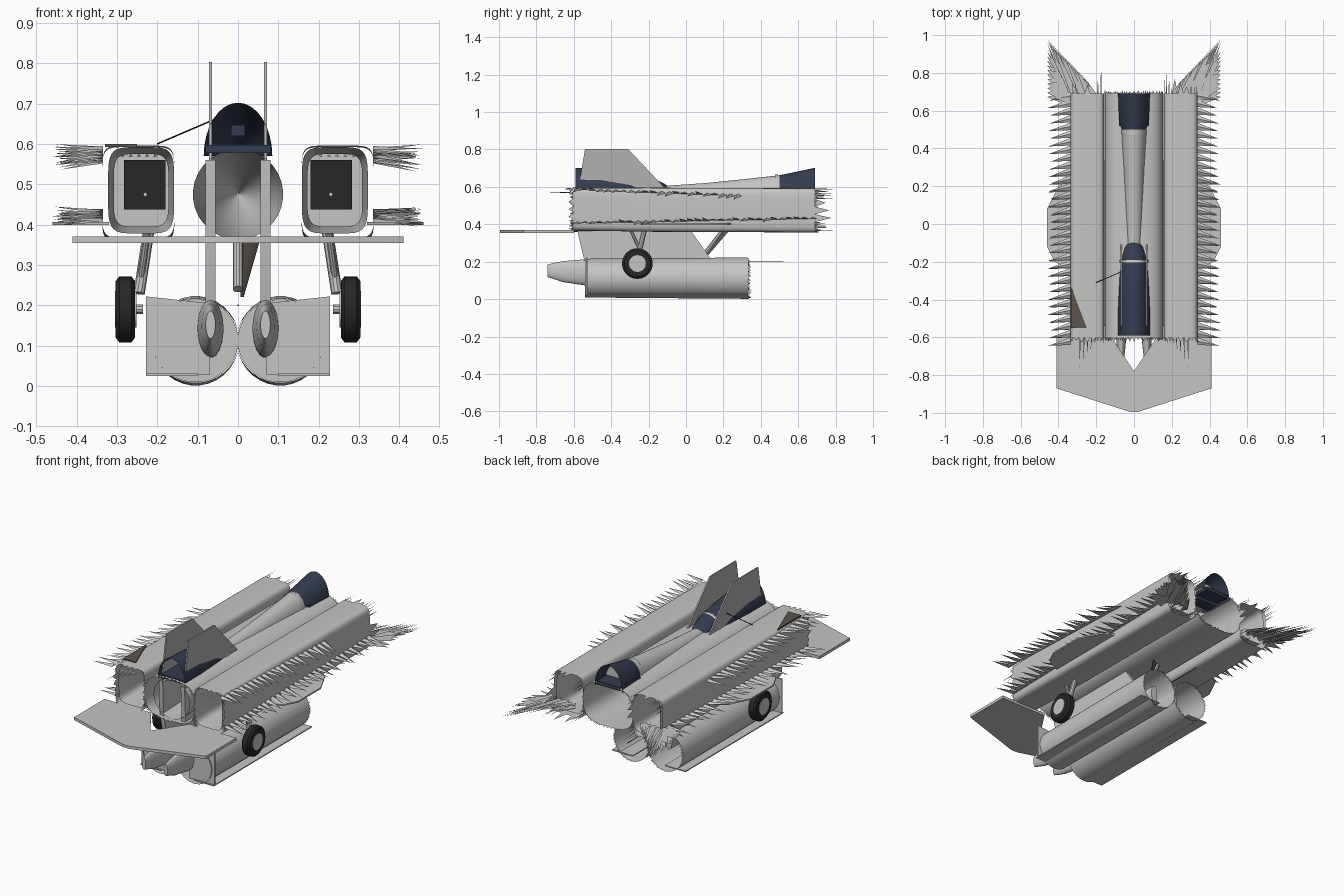
import bpy, bmesh, math, random
from mathutils import Vector

random.seed(4)
if "Cube" in bpy.data.objects:
    bpy.data.objects.remove(bpy.data.objects["Cube"])


def material(name, r, g, b):
    m = bpy.data.materials.new(name)
    m.use_nodes = True
    m.diffuse_color = (r, g, b, 1)
    m.node_tree.nodes["Principled BSDF"].inputs["Base Color"].default_value = (r, g, b, 1)
    return m


LIGHT = material("light grey", .56, .56, .55)
MID = material("mid grey", .45, .45, .45)
NAVY = material("navy glass", .035, .045, .08)
BLACK = material("tyre black", .02, .02, .02)
BROWN = material("dark brown", .11, .09, .075)


def finish(name, bm, mat, smooth=False):
    me = bpy.data.meshes.new(name)
    bmesh.ops.recalc_face_normals(bm, faces=bm.faces)
    bm.to_mesh(me)
    bm.free()
    me.materials.append(mat)
    ob = bpy.data.objects.new(name, me)
    bpy.context.collection.objects.link(ob)
    if smooth:
        bpy.ops.object.select_all(action='DESELECT')
        bpy.context.view_layer.objects.active = ob
        ob.select_set(True)
        bpy.ops.object.shade_smooth_by_angle(angle=math.radians(35))


def loft(name, rings, mat, closed=True, caps=False):
    """Skin a row of equal-length outlines."""
    bm = bmesh.new()
    rows = [[bm.verts.new(p) for p in ring] for ring in rings]
    n = len(rows[0])
    for a, b in zip(rows, rows[1:]):
        for i in range(n if closed else n - 1):
            j = (i + 1) % n
            bm.faces.new((a[i], a[j], b[j], b[i]))
    if caps:
        bm.faces.new(rows[0])
        bm.faces.new(rows[-1])
    finish(name, bm, mat, True)


def oval(cx, y, cz, rx, rz, power=2, n=32):
    """Superellipse outline across the y axis."""
    pts = []
    for i in range(n):
        t = 2 * math.pi * (i + .5) / n
        c, s = math.cos(t), math.sin(t)
        pts.append(Vector((cx + rx * math.copysign(abs(c) ** (2 / power), c), y,
                           cz + rz * math.copysign(abs(s) ** (2 / power), s))))
    return pts


def arch(y, w, base, top, n=16):
    return [(w * math.cos(math.pi * i / n), y, base + (top - base) * math.sin(math.pi * i / n))
            for i in range(n + 1)]


def prism(name, pts, depth, mat):
    """Extrude a flat outline by a depth vector."""
    depth = Vector(depth)
    loft(name, [[Vector(p) - depth / 2 for p in pts],
                [Vector(p) + depth / 2 for p in pts]], mat, caps=True)


def rod(name, a, b, r, mat, n=10):
    a, b = Vector(a), Vector(b)
    q = (b - a).to_track_quat('Z', 'Y')
    ring = [q @ Vector((math.cos(2 * math.pi * i / n), math.sin(2 * math.pi * i / n), 0))
            for i in range(n)]
    loft(name, [[a + r * v for v in ring], [b + r * v for v in ring]], mat, caps=True)


def spikes(name, teeth):
    """Loose pointed teeth: each entry is its base points followed by the tip."""
    bm = bmesh.new()
    for *base, tip in teeth:
        base = [bm.verts.new(p) for p in base]
        tip = bm.verts.new(tip)
        for a, b in zip(base, base[1:] + base[:1] if len(base) > 2 else base[1:]):
            bm.faces.new((a, b, tip))
    finish(name, bm, LIGHT)


def end_fringe(name, ring, way, longest, share=1):
    """Fine ragged teeth around the open end of a shell."""
    teeth = []
    for a, b in zip(ring, ring[1:] + ring[:1]):
        for k in range(3):
            if random.random() < share:
                p, q = a.lerp(b, k / 3), a.lerp(b, (k + 1) / 3)
                teeth.append((p, q, (p + q) / 2 + Vector((0, way * random.uniform(.3, 1) * longest, 0))))
    spikes(name, teeth)


# central body filling the gap between the nacelles, and the spine
body = [oval(0, y, .475, .155, .117, 3) for y in (-.6, .69)]
loft("central_body", body, LIGHT)
loft("central_duct", [oval(0, y, .475, r, r) for y, r in ((-.59, .112), (-.2, .1), (.1, .05), (.2, .002))], LIGHT)
end_fringe("central_rear_fringe", body[1], 1, .02)
end_fringe("central_front_fringe", body[0], -1, .025)
loft("spine", [arch(y, w, .56, t) for y, w, t in
               ((-.12, .042, .605), (.1, .05, .62), (.3, .058, .64), (.5, .07, .662))], LIGHT, False)

# canopies with their pale frames, floors and bulkhead
loft("front_canopy", [arch(y, w, .57, t) for y, w, t in
                      ((-.59, .085, .702), (-.45, .085, .695), (-.3, .078, .675),
                       (-.19, .07, .65), (-.12, .05, .62), (-.07, .012, .585))], NAVY, False)
loft("rear_canopy", [arch(y, w, .57, t) for y, w, t in
                     ((.49, .06, .66), (.54, .08, .67), (.69, .085, .702))], NAVY, False)
loft("front_canopy_frame", [arch(y, .077, .57, t) for y, t in ((-.205, .659), (-.19, .655))], LIGHT, False)
loft("rear_canopy_frame", [arch(y, .068, .57, .666) for y in (.475, .492)], LIGHT, False)
prism("rear_bulkhead", arch(.6, .078, .575, .675), (0, .006, 0), LIGHT)
for name, y0, y1 in (("front_cockpit_floor", -.59, -.25), ("rear_cockpit_floor", .52, .69)):
    prism(name, [(-.08, y0, .587), (.08, y0, .587), (.07, y1, .587), (-.07, y1, .587)], (0, 0, .02), NAVY)
prism("headrest", [(-.017, -.4, .62), (.017, -.4, .62), (.017, -.4, .647), (-.017, -.4, .647)], (0, .02, 0), NAVY)
rod("probe", (-.2, -.31, .6), (-.06, -.25, .66), .002, BLACK, 6)

# low nose plate with a notch
prism("nose_plate", [(-.41, -.87, .362), (-.02, -.995, .362), (.02, -.995, .362), (.41, -.87, .362),
                     (.41, -.6, .362), (.12, -.6, .362), (0, -.78, .362), (-.12, -.6, .362),
                     (-.41, -.6, .362)], (0, 0, .016), LIGHT)
prism("torn_panel", [(-.33, -.34, .596), (-.25, -.55, .596), (-.33, -.55, .596)], (0, 0, .008), BROWN)

for s, side in ((1, "left"), (-1, "right")):
    # box-shaped side nacelle with inner duct and dark fan panel
    shell = [oval(s * .247, y, z, .09, h, 7) for y, z, h in
             ((-.6, .481, .114), (-.2, .478, .118), (.69, .474, .118))]
    loft(side + "_nacelle", shell, LIGHT)
    loft(side + "_duct", [oval(s * .24, y, .485, w, h, 5) for y, w, h in
                          ((-.6, .082, .107), (-.3, .068, .09), (.3, .068, .09), (.69, .082, .107))], LIGHT)
    prism(side + "_duct_wall", oval(s * .24, .02, .485, .068, .09, 5), (0, .01, 0), LIGHT)
    prism(side + "_fan_panel", [(s * .18, 0, .437), (s * .283, 0, .437), (s * .283, 0, .56), (s * .18, 0, .56)],
          (0, .01, 0), BLACK)
    rod(side + "_fan_hub", (s * .23, -.012, .475), (s * .23, 0, .475), .005, LIGHT)
    end_fringe(side + "_nacelle_front_fringe", shell[0], -1, .03)
    end_fringe(side + "_nacelle_rear_fringe", shell[-1], 1, .12, .3)

    # side shelf
    prism(side + "_shelf", [(s * x, y, .403) for x, y in
                            ((.32, .25), (.4, .2), (.46, .08), (.46, -.12), (.42, -.2), (.32, -.25))],
          (0, 0, .008), LIGHT)

    # regular saw-tooth rows down the flank
    teeth = []
    for start, end, z0, z1 in ((-.64, .3, .585, .55), (-.6, .7, .405, .43)):
        count = int((end - start) / .04)
        for i in range(count):
            f = i / count
            y = start + (end - start) * f
            z = z0 + (z1 - z0) * f
            teeth.append(((s * .335, y, z), (s * .335, y + .04, z), (s * .335, y + .02, z + .01),
                          (s * random.uniform(.44, .46), y - .005, z + random.uniform(-.02, .02))))
    # swept rear spray
    for i in range(26):
        f = i / 25
        z = .415 + random.uniform(-.02, .02)
        teeth.append(((s * (.2 + .13 * f), .69, z), (s * (.215 + .13 * f), .67, z),
                      (s * (.25 + .21 * f), .76 + .225 * f, z)))
        if i % 2:
            teeth.append(((s * .335, .62 + .06 * f, z), (s * (.34 + .1 * f), .7 + .2 * f, z),
                          (s * .46, .66 + .3 * f, z)))
    # loose front barbs
    for i in range(5):
        teeth.append(((s * (.2 + .02 * i), -.6, .57), (s * (.207 + .02 * i), -.6, .575),
                      (s * (.21 + .02 * i), -.64 - .03 * i, .567)))
    spikes(side + "_saw_teeth", teeth)

    # upright fin and pylon
    prism(side + "_fin", [(s * .068, y, z) for y, z in
                          ((-.58, .56), (-.54, .803), (-.31, .803), (-.1, .58))], (.008, 0, 0), MID)
    prism(side + "_pylon", [(s * .068, y, z) for y, z in
                            ((-.59, .56), (-.58, .36), (-.54, .19), (.15, .19), (.03, .36), (.03, .4))],
          (.024, 0, 0), LIGHT)

    # lower barrel, flange, front web and inner bulkhead
    barrel = [oval(s * .105, y, .112, .108, r) for y, r in ((-.54, .104), (.33, .111))]
    loft(side + "_barrel", barrel, LIGHT)
    end_fringe(side + "_barrel_fringe", barrel[1], 1, .02)
    prism(side + "_barrel_bulkhead", oval(s * .105, -.4, .112, .106, .103), (0, .006, 0), LIGHT)
    prism(side + "_flange", [(s * .1, -.54, .028), (s * .228, -.54, .028),
                             (s * .228, .33, .028), (s * .1, .33, .028)], (0, 0, .006), LIGHT)
    prism(side + "_front_web", [(s * .07, -.53, .028), (s * .228, -.53, .028),
                                (s * .228, -.53, .222), (s * .07, -.53, .205)], (0, .008, 0), LIGHT)
    loft(side + "_store", [oval(s * .068, y, z, w, h) for y, z, w, h in
                           ((-.74, .152, .012, .034), (-.66, .147, .022, .056), (-.54, .143, .032, .07),
                            (-.2, .135, .032, .07), (.25, .13, .02, .05))], LIGHT, caps=True)

    # wheel and leg
    tyre = []
    for x, r in ((-.024, .05), (-.024, .07), (-.015, .082), (.015, .082), (.024, .07), (.024, .05)):
        tyre.append([(s * .279 + x, -.26 + r * math.cos(math.pi * i / 14),
                      .19 + r * math.sin(math.pi * i / 14)) for i in range(28)])
    loft(side + "_tyre", tyre, BLACK, caps=True)
    rod(side + "_wheel_hub", (s * .252, -.26, .19), (s * .305, -.26, .19), .045, LIGHT, 20)
    rod(side + "_leg", (s * .245, -.255, .23), (s * .222, -.22, .38), .014, LIGHT)
    rod(side + "_leg_brace", (s * .24, -.25, .27), (s * .225, -.3, .38), .009, LIGHT)
    rod(side + "_axle", (s * .235, -.26, .19), (s * .27, -.26, .19), .012, LIGHT)

# centre leg, brown door and trailing rod
rod("centre_leg", (0, .1, .24), (0, .2, .37), .013, LIGHT)
prism("leg_door", [(.01, .1, .22), (.05, .22, .36), (.01, .2, .36)], (.008, .012, 0), BROWN)
rod("trailing_rod", (0, .3, .2), (0, .52, .2), .002, BLACK, 6)
